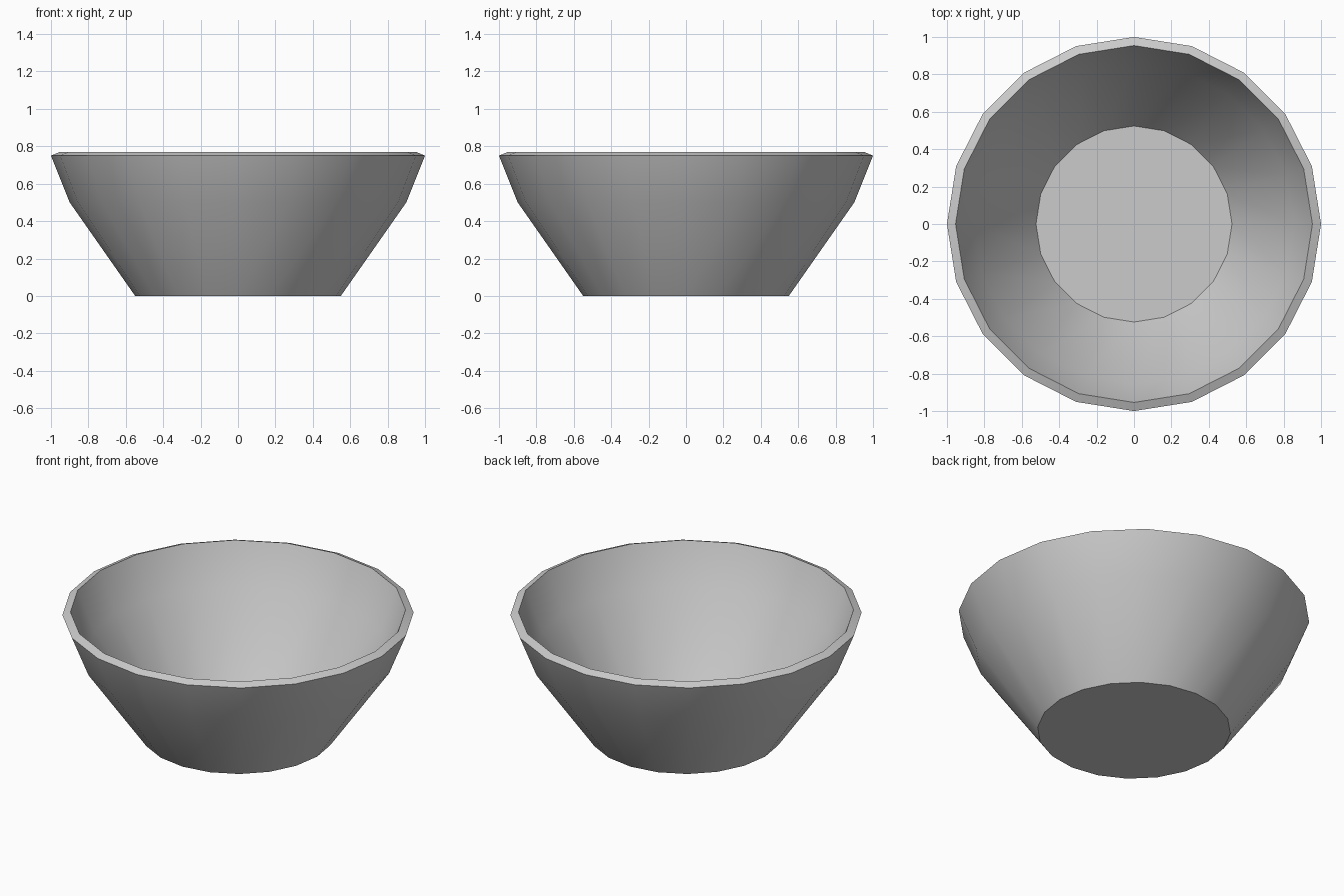
import bpy, bmesh
from math import sin, cos, tau, radians

if "Cube" in bpy.data.objects:
    bpy.data.objects.remove(bpy.data.objects["Cube"])

SIDES = 20
# Bowl profile (radius, height): outer foot, outer wall, rim, inner wall, inner floor
PROFILE = [(0.55, 0.0), (0.90, 0.50), (1.0, 0.75),
           (0.954, 0.769), (0.856, 0.524), (0.524, 0.05)]

bm = bmesh.new()
rings = [[bm.verts.new((r * cos(tau * i / SIDES), r * sin(tau * i / SIDES), z))
          for i in range(SIDES)] for r, z in PROFILE]

# Walls and rim
for a, b in zip(rings, rings[1:]):
    for i in range(SIDES):
        j = (i + 1) % SIDES
        bm.faces.new((a[i], a[j], b[j], b[i]))

# Underside and inner floor
bm.faces.new(rings[0][::-1])
bm.faces.new(rings[-1])
bmesh.ops.recalc_face_normals(bm, faces=bm.faces)

mesh = bpy.data.meshes.new("bowl")
bm.to_mesh(mesh)
bm.free()
bowl = bpy.data.objects.new("bowl", mesh)
bpy.context.collection.objects.link(bowl)

# Smooth walls, sharp rim and foot
bpy.context.view_layer.objects.active = bowl
bowl.select_set(True)
bpy.ops.object.shade_smooth_by_angle(angle=radians(30))
